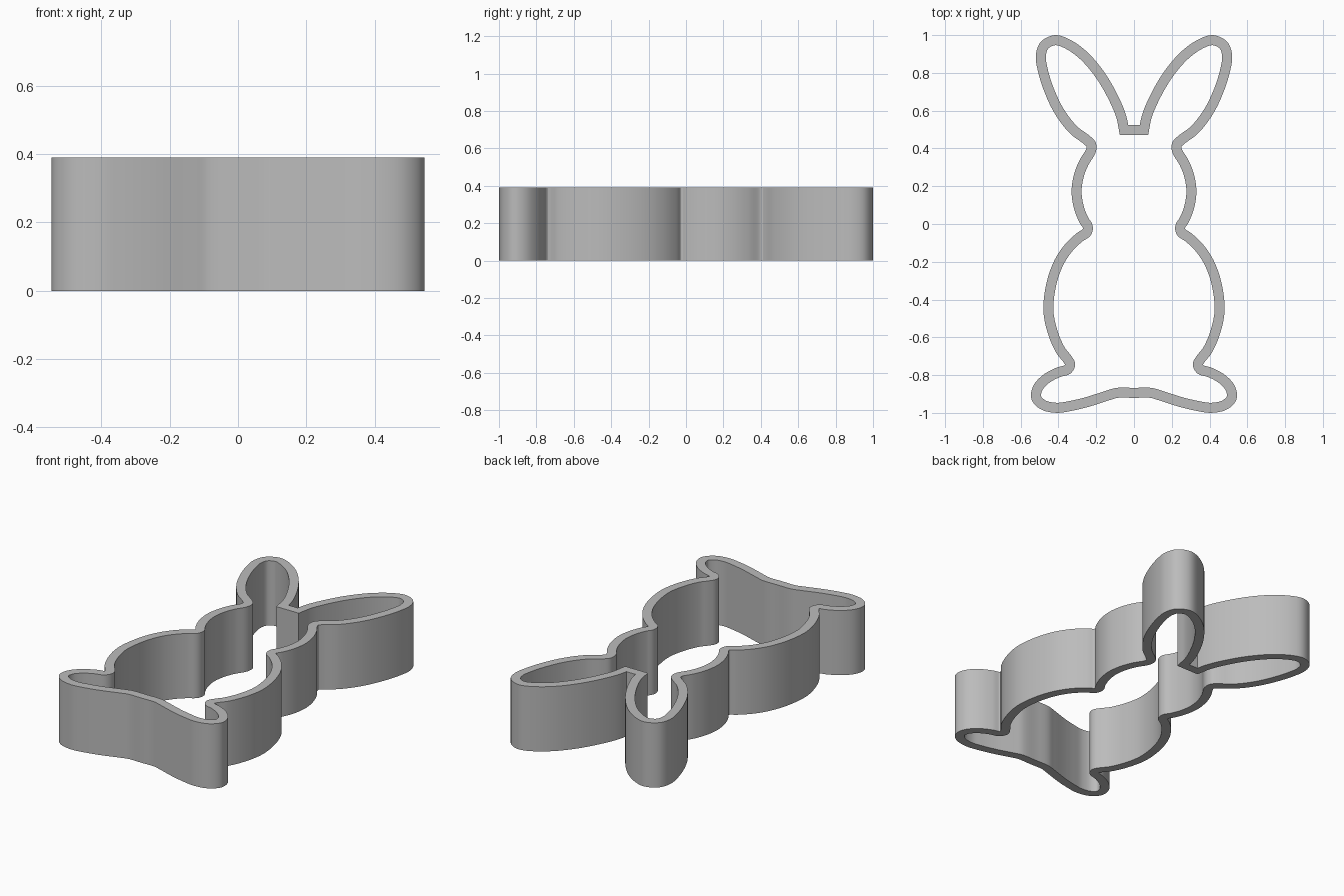
import bpy, bmesh, math
from mathutils import Vector

cube = bpy.data.objects.get("Cube")
if cube:
    bpy.data.objects.remove(cube)

HEIGHT = 0.39
HALF_WALL = 0.0265
STEPS = 6

# Wall centreline, left half, from the base up to the notch between the ears
base = [(0, -.894), (.09, -.894), (.14, -.908), (.25, -.943), (.34, -.964)]
foot = [(.41, -.973), (.48, -.958), (.517, -.92), (.51, -.87), (.465, -.82),
        (.4, -.785), (.352, -.77), (.338, -.743), (.355, -.712)]
body = [(.388, -.67), (.428, -.58), (.453, -.46), (.438, -.32), (.398, -.205),
        (.345, -.125), (.29, -.072), (.25, -.043), (.245, -.014)]
head = [(.265, .02), (.291, .085), (.304, .17), (.292, .255), (.265, .325),
        (.228, .388), (.227, .42)]
ear = [(.25, .445), (.32, .498), (.395, .595), (.45, .71), (.484, .82),
       (.493, .89), (.475, .945), (.42, .973), (.36, .957), (.27, .895),
       (.18, .79), (.11, .67), (.068, .57), (.053, .498)]


def smooth_path(points):
    """Catmull-Rom curve through the points, spaced by chord length."""
    p = [Vector(q) for q in points]
    p = [Vector((-p[1].x, p[1].y))] + p + [2 * p[-1] - p[-2]]
    path = []
    for a, b, c, d in zip(p, p[1:], p[2:], p[3:]):
        t1 = (b - a).length ** .5
        t2 = t1 + (c - b).length ** .5
        t3 = t2 + (d - c).length ** .5
        for i in range(STEPS):
            t = t1 + (t2 - t1) * i / STEPS
            q1 = a.lerp(b, t / t1)
            q2 = b.lerp(c, (t - t1) / (t2 - t1))
            q3 = c.lerp(d, (t - t2) / (t3 - t2))
            r1 = q1.lerp(q2, t / t2)
            r2 = q2.lerp(q3, (t - t1) / (t3 - t1))
            path.append(r1.lerp(r2, (t - t1) / (t2 - t1)))
    return path + [p[-2]]


half = smooth_path(base + foot + body + head + ear)
mirrored = [Vector((-v.x, v.y)) for v in reversed(half[1:])]
loop = half + mirrored


def offset(points, distance):
    """Mitred offset of a closed counter-clockwise loop."""
    result = []
    for i, v in enumerate(points):
        into = (v - points[i - 1]).normalized()
        out = (points[(i + 1) % len(points)] - v).normalized()
        n1, n2 = Vector((into.y, -into.x)), Vector((out.y, -out.x))
        result.append(v + (n1 + n2) * distance / (1 + n1.dot(n2)))
    return result


# Band wall: outer and inner skins joined by flat rims
bm = bmesh.new()
rings = []
for side, z in ((1, 0), (1, HEIGHT), (-1, HEIGHT), (-1, 0)):
    rings.append([bm.verts.new((v.x, v.y, z))
                  for v in offset(loop, side * HALF_WALL)])
count = len(loop)
for k in range(4):
    low, high = rings[k], rings[(k + 1) % 4]
    for i in range(count):
        j = (i + 1) % count
        bm.faces.new((low[i], low[j], high[j], high[i]))
bmesh.ops.recalc_face_normals(bm, faces=bm.faces)
mesh = bpy.data.meshes.new("cutter_wall")
bm.to_mesh(mesh)
bm.free()

wall = bpy.data.objects.new("cutter_wall", mesh)
bpy.context.collection.objects.link(wall)

# Plain grey
grey = bpy.data.materials.new("plain_grey")
grey.use_nodes = True
colour = (0.5, 0.5, 0.5, 1)
grey.diffuse_color = colour
grey.node_tree.nodes["Principled BSDF"].inputs["Base Color"].default_value = colour
mesh.materials.append(grey)

bpy.context.view_layer.objects.active = wall
wall.select_set(True)
bpy.ops.object.shade_smooth_by_angle(angle=math.radians(35))
